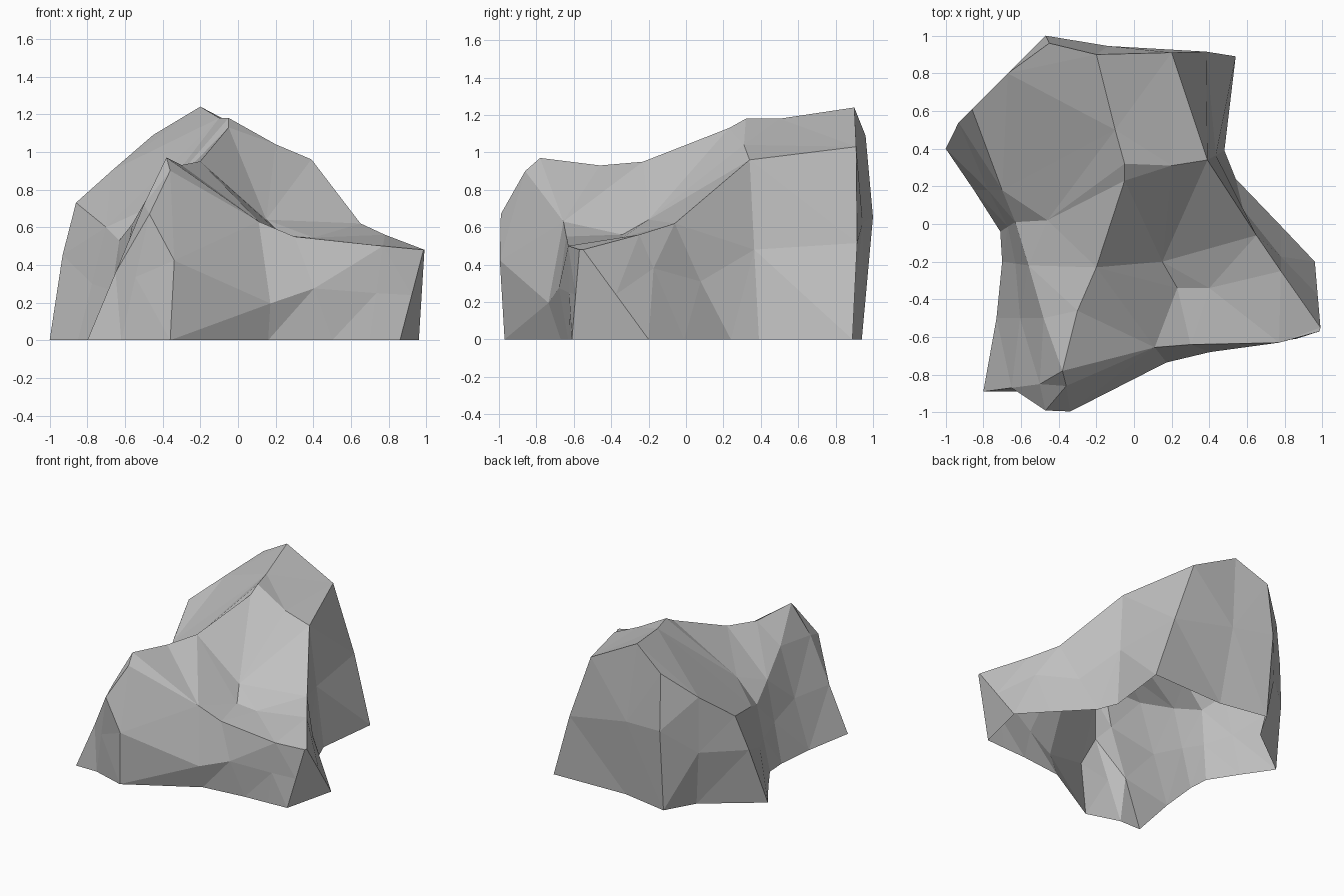
import bpy
import bmesh
from mathutils import Vector
from mathutils.geometry import delaunay_2d_cdt

# Remove the default cube only
default_cube = bpy.data.objects.get("Cube")
if default_cube:
    bpy.data.objects.remove(default_cube, do_unlink=True)


def make_material(name, colour):
    material = bpy.data.materials.new(name)
    material.use_nodes = True
    material.diffuse_color = colour
    shader = material.node_tree.nodes["Principled BSDF"]
    shader.inputs["Base Color"].default_value = colour
    shader.inputs["Roughness"].default_value = 0.9
    return material


# Ground outline, anticlockwise from the front right spur
ground = [(-.8, -.89), (-.62, -.89), (-.36, -.97), (.16, -.67), (.5, -.63),
          (.7, -.62), (.86, -.61), (.96, -.2), (.78, -.01), (.54, .24),
          (.48, .39), (.54, .89), (-.08, .87), (-.46, .94), (-.59, .71),
          (-1, .4), (-.85, .18), (-.71, -.04), (-.7, -.2), (-.73, -.5)]

# Upper edge of the walls, one point above each ground point
rim = [(-.5, -.85, .72), (-.47, -.99, .67), (-.36, -.86, .9),
       (.11, -.655, .63), (.3, -.64, .55), (.77, -.63, .5),
       (.985, -.57, .48), (.99, -.55, .48), (.78, -.25, .56),
       (.65, -.06, .62), (.39, .34, .96), (.2, .91, 1.03),
       (-.2, .9, 1.24), (-.45, .96, 1.09), (-.67, .8, .9),
       (-.86, .61, .73), (-.7, .18, .6), (-.63, .01, .53),
       (-.56, -.22, .62), (-.48, -.5, .76)]

# Height fraction and outward bulge of the wall crease, where it is not plain
plain_crease = (.5, 0)
crease = {2: (.47, .08), 3: (.31, .075), 4: (.5, .045), 8: (.68, 0),
          9: (.5, -.02), 11: (.5, .02), 12: (.5, .06), 13: (.6, .05),
          14: (.5, .04), 15: (.62, .02)}

# Main ridge, its side shoulder, and the hollows on both flanks
ridge = [(-.38, -.78, .97), (-.3, -.46, .93), (-.2, -.23, .95),
         (-.05, .23, 1.13), (-.05, .32, 1.18), (-.1, .5, 1.18)]
shoulder = [(.2, .31, 1.04)]
hollows = [(.15, -.2, .64), (.23, -.34, .56), (.4, -.34, .545),
           (-.46, .02, .71)]


def wall_crease(index):
    """Point part way up a wall, pushed along the local outward direction."""
    low = Vector((*ground[index], 0))
    high = Vector(rim[index])
    before = Vector(ground[index - 1])
    after = Vector(ground[(index + 1) % len(ground)])
    along = (after - before).normalized()
    fraction, bulge = crease.get(index, plain_crease)
    return low.lerp(high, fraction) + Vector((along.y, -along.x, 0)) * bulge


def add_walls(mesh, lower, upper):
    """Join two closed rings of vertices with faces."""
    count = len(lower)
    for i in range(count):
        j = (i + 1) % count
        mesh.faces.new((lower[i], lower[j], upper[j], upper[i]))


def add_crown(mesh, rim_verts):
    """Triangulate the top between the rim and the ridge lines."""
    inner = [mesh.verts.new(p) for p in ridge + shoulder + hollows]
    verts = rim_verts + inner
    count = len(rim_verts)
    first = count
    summit = rim.index((-.2, .9, 1.24))
    side_peak = rim.index((.39, .34, .96))
    saddle = first + ridge.index((-.05, .32, 1.18))
    shelf = first + len(ridge)
    flank = len(verts) - 1

    # Crease lines that the triangles must follow
    lines = [(i, (i + 1) % count) for i in range(count)]
    lines += [(first + i, first + i + 1) for i in range(len(ridge) - 1)]
    lines += [(shelf - 1, summit), (saddle, shelf), (shelf, side_peak),
              (flank, saddle - 1)]
    flat = [v.co.to_2d() for v in verts]
    result = delaunay_2d_cdt(flat, lines, [list(range(count))], 1, 1e-5)
    triangles, sources = result[2], result[3]
    for triangle in triangles:
        mesh.faces.new([verts[sources[i][0]] for i in triangle])


# Rock shell, open underneath
bm = bmesh.new()
ground_verts = [bm.verts.new((x, y, 0)) for x, y in ground]
crease_verts = [bm.verts.new(wall_crease(i)) for i in range(len(ground))]
rim_verts = [bm.verts.new(p) for p in rim]
add_walls(bm, ground_verts, crease_verts)
add_walls(bm, crease_verts, rim_verts)
add_crown(bm, rim_verts)
bmesh.ops.triangulate(bm, faces=bm.faces[:])
bmesh.ops.recalc_face_normals(bm, faces=bm.faces[:])

rock_mesh = bpy.data.meshes.new("rock")
bm.to_mesh(rock_mesh)
bm.free()
rock_mesh.materials.append(make_material("stone_grey", (.53, .53, .53, 1)))
rock = bpy.data.objects.new("rock", rock_mesh)
bpy.context.scene.collection.objects.link(rock)
